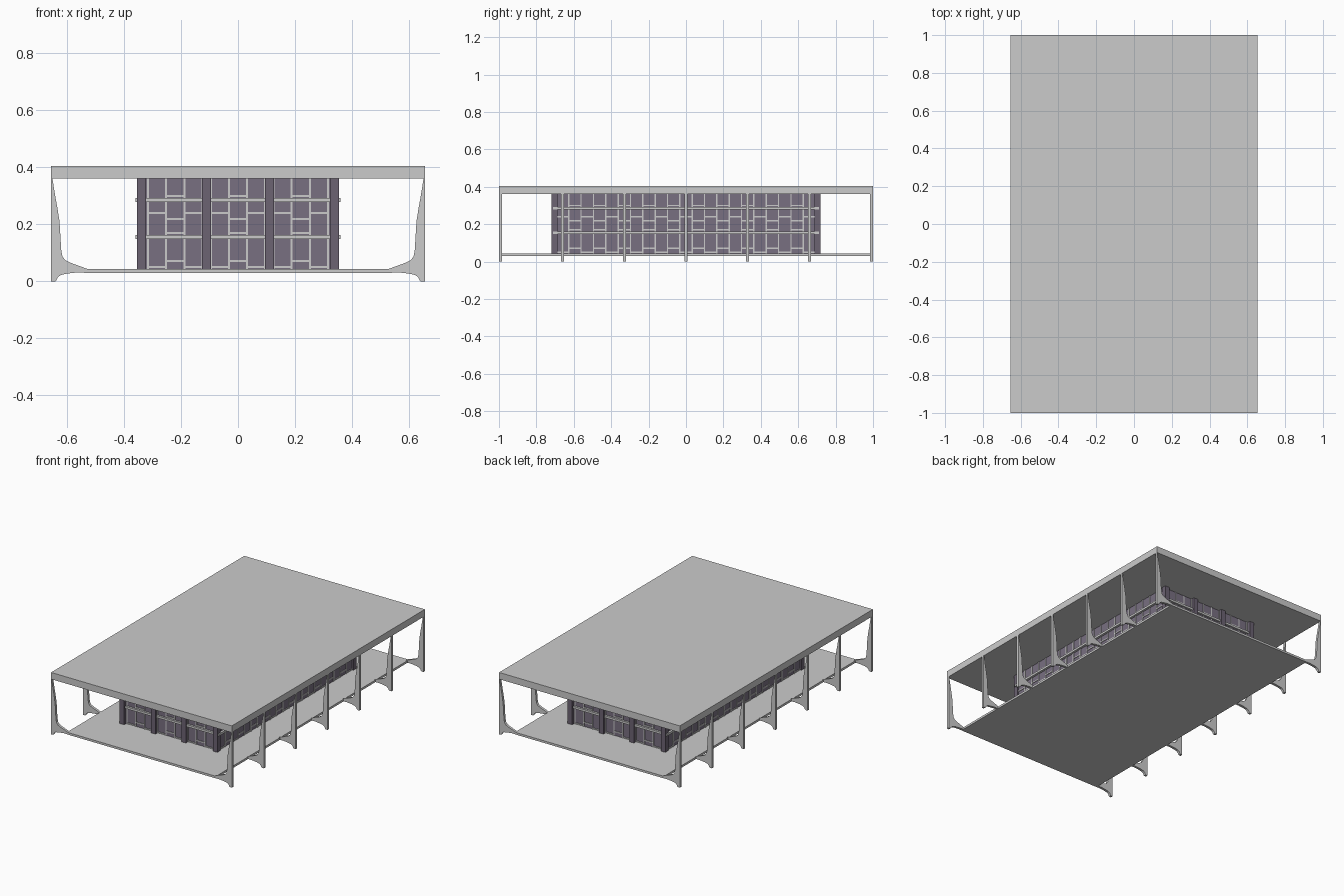
import bpy, bmesh

if "Cube" in bpy.data.objects:
    bpy.data.objects.remove(bpy.data.objects["Cube"])

def material(name, col):
    m = bpy.data.materials.new(name)
    m.diffuse_color = (*col, 1)
    m.use_nodes = True
    m.node_tree.nodes["Principled BSDF"].inputs["Base Color"].default_value = m.diffuse_color
    return m

glass = material("dark_glass", (0.19, 0.16, 0.22))
dark = material("dark_steel", (0.15, 0.125, 0.17))

def finish(name, bm, mat=None):
    bmesh.ops.recalc_face_normals(bm, faces=bm.faces[:])
    me = bpy.data.meshes.new(name)
    bm.to_mesh(me)
    bm.free()
    ob = bpy.data.objects.new(name, me)
    bpy.context.collection.objects.link(ob)
    if mat:
        me.materials.append(mat)
    return ob

def boxes(name, items, mat=None):
    """One object from boxes given as (x0, x1, y0, y1, z0, z1)."""
    bm = bmesh.new()
    for x0, x1, y0, y1, z0, z1 in items:
        for v in bmesh.ops.create_cube(bm, size=1)["verts"]:
            v.co = ((x0 + x1) / 2 + v.co.x * (x1 - x0),
                    (y0 + y1) / 2 + v.co.y * (y1 - y0),
                    (z0 + z1) / 2 + v.co.z * (z1 - z0))
    return finish(name, bm, mat)

# Slabs
F, R = 0.044, 0.361
boxes("roof_slab", [(-0.655, 0.655, -1, 1, R, 0.405)])
boxes("floor_slab", [(-0.54, 0.54, -1, 1, 0.03, F)])

# Curved columns, one profile repeated along both sides
profile = [(0.655, 0), (0.655, R), (0.651, R), (0.642, 0.305), (0.633, 0.255),
           (0.626, 0.21), (0.623, 0.16), (0.620, 0.11), (0.616, 0.088),
           (0.606, 0.074), (0.59, 0.066), (0.53, F), (0.53, 0.03), (0.565, 0.031),
           (0.60, 0.027), (0.622, 0.022), (0.632, 0.014), (0.637, 0.004), (0.641, 0)]
bm = bmesh.new()
for s in (-1, 1):
    for y in (-0.992, -0.66, -0.33, 0, 0.33, 0.66, 0.992):
        f = bm.faces.new([bm.verts.new((s * x, y - 0.008, z)) for x, z in profile])
        ext = bmesh.ops.extrude_face_region(bm, geom=[f])["geom"]
        bmesh.ops.translate(bm, vec=(0, 0.016, 0),
                            verts=[g for g in ext if isinstance(g, bmesh.types.BMVert)])
finish("columns", bm)

# Glazed core
WX, WY = 0.345, 0.698
boxes("glass_walls", [(-WX, WX, -WY, WY, F, R)], glass)

# Window bars: alternate bays carry extra cross bars
t, d = 0.0035, 0.004
cross = (0.072, 0.17, 0.218, 0.30)
bars = []

def add(axis, a0, a1, z0, z1):
    for s in (-1, 1):
        w = WX if axis == "y" else WY
        p = sorted((s * (w - 0.002), s * (w + d)))
        bars.append((*p, a0, a1, z0, z1) if axis == "y" else (a0, a1, *p, z0, z1))

def window_grid(axis, start, end, count):
    step = (end - start) / count
    for i in range(count + 1):
        c = start + i * step
        add(axis, c - t, c + t, F, R)
    for i in range(count):
        a = start + i * step
        for z in cross if i % 2 else (0.05, 0.24):
            add(axis, a, a + step, z - t, z + t)

for c in (-0.22, 0, 0.22):
    window_grid("x", c - 0.095, c + 0.095, 3)
window_grid("y", -0.693, 0.693, 21)
boxes("window_bars", bars)

# Horizontal bands around the core
bands = []
for z in (0.155, 0.285):
    for s in (-1, 1):
        x = sorted((s * (WX - 0.002), s * 0.36))
        y = sorted((s * (WY - 0.002), s * 0.711))
        bands += [(*x, -0.711, 0.711, z - 0.007, z + 0.007),
                  (-0.35, 0.35, *y, z - 0.007, z + 0.007)]
boxes("wall_bands", bands)

# Dark posts on the end walls
posts = []
for x in (-0.338, -0.11, 0.11, 0.338):
    for s in (-1, 1):
        posts.append((x - 0.016, x + 0.016, *sorted((s * 0.688, s * 0.72)), F, R))
boxes("wall_posts", posts, dark)
